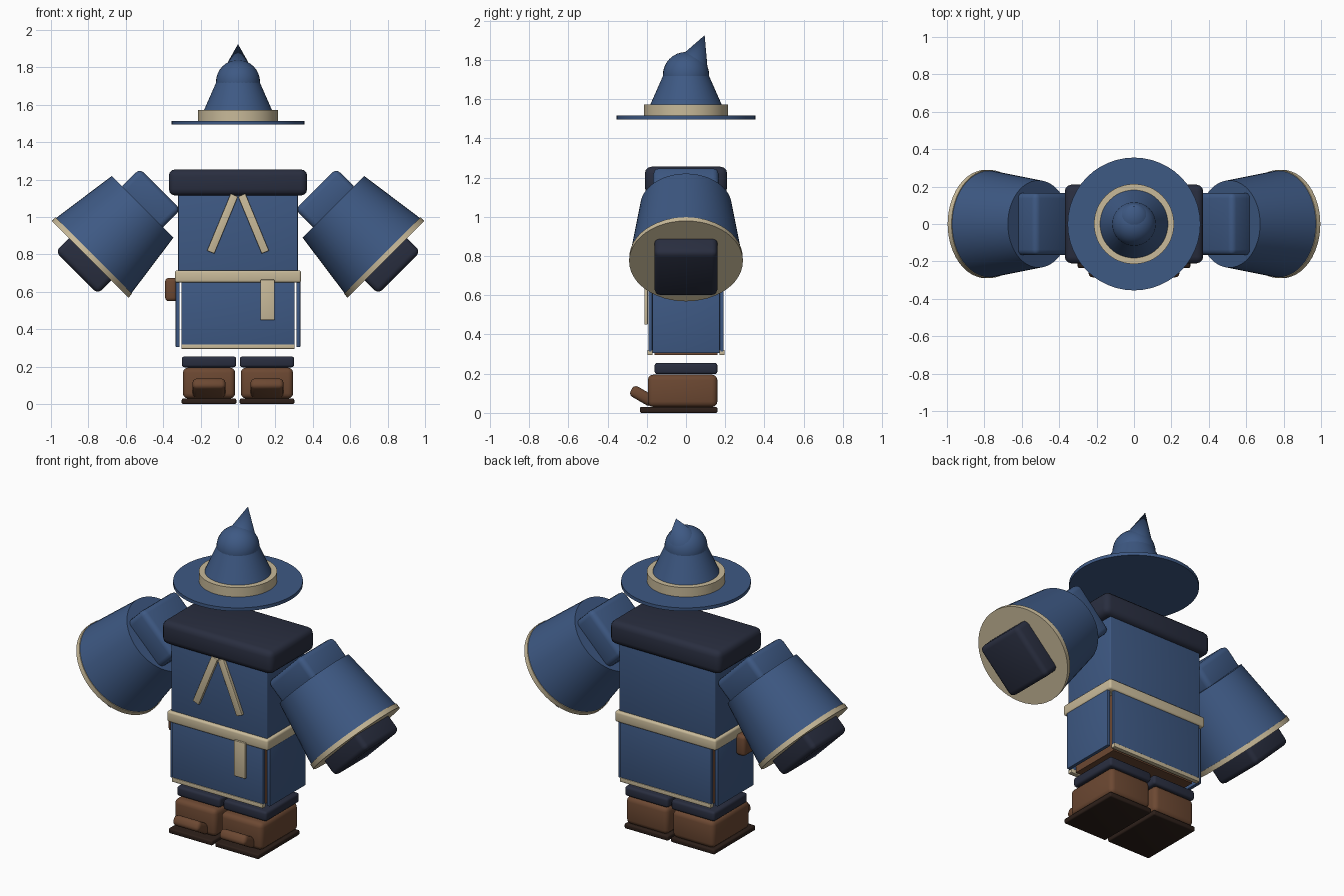
import bpy, bmesh, math
from mathutils import Matrix, Vector

if "Cube" in bpy.data.objects:
    bpy.data.objects.remove(bpy.data.objects["Cube"])


def material(name, rgb):
    m = bpy.data.materials.new(name)
    m.diffuse_color = (*rgb, 1)
    m.use_nodes = True
    m.node_tree.nodes["Principled BSDF"].inputs["Base Color"].default_value = m.diffuse_color
    return m


BLUE = material("blue_cloth", (0.048, 0.10, 0.23))
NAVY = material("navy_cloth", (0.022, 0.027, 0.05))
CREAM = material("cream_trim", (0.58, 0.49, 0.32))
BROWN = material("brown_leather", (0.15, 0.065, 0.032))
SOLE = material("dark_sole", (0.026, 0.014, 0.010))


def finish(bm, name, mat, matrix=None):
    if matrix:
        bm.transform(matrix)
    bmesh.ops.recalc_face_normals(bm, faces=bm.faces[:])
    me = bpy.data.meshes.new(name)
    bm.to_mesh(me)
    bm.free()
    me.materials.append(mat)
    ob = bpy.data.objects.new(name, me)
    bpy.context.collection.objects.link(ob)
    bpy.ops.object.select_all(action='DESELECT')
    ob.select_set(True)
    bpy.context.view_layer.objects.active = ob
    bpy.ops.object.shade_smooth_by_angle(angle=math.radians(35))
    return ob


def box(name, lo, hi, mat, bevel=0.0, matrix=None):
    lo, hi = Vector(lo), Vector(hi)
    bm = bmesh.new()
    bmesh.ops.create_cube(bm, size=1)
    bm.transform(Matrix.Translation((lo + hi) / 2) @ Matrix.Diagonal((*(hi - lo), 1)))
    if bevel:
        bmesh.ops.bevel(bm, geom=bm.edges[:], offset=bevel, segments=3,
                        profile=0.5, affect='EDGES', clamp_overlap=True)
    return finish(bm, name, mat, matrix)


def cone(name, z0, z1, r0, r1, mat, matrix=None):
    bm = bmesh.new()
    bmesh.ops.create_cone(bm, cap_ends=True, segments=48, radius1=r0, radius2=r1, depth=z1 - z0)
    bm.transform(Matrix.Translation((0, 0, (z0 + z1) / 2)))
    return finish(bm, name, mat, matrix)


# Hat: brim, band, cone, slouched bulge and bent tip
cone("hat_brim", 1.495, 1.515, 0.355, 0.355, BLUE)
cone("hat_band", 1.51, 1.572, 0.214, 0.214, CREAM)
cone("hat_cone", 1.56, 1.735, 0.187, 0.11, BLUE)
bm = bmesh.new()
bmesh.ops.create_uvsphere(bm, u_segments=32, v_segments=16, radius=0.118)
finish(bm, "hat_bulge", BLUE, Matrix.Translation((0, 0, 1.722)))
cone("hat_tip", -0.18, 0, 0.092, 0.0, BLUE,
     Matrix.Translation((0, 0.095, 1.925)) @ Matrix.Rotation(math.radians(-22), 4, 'X'))

# Torso, collar and belt
box("torso", (-0.32, -0.18, 0.66), (0.32, 0.18, 1.18), BLUE, 0.006)
box("collar", (-0.37, -0.21, 1.115), (0.37, 0.21, 1.255), NAVY, 0.035)
box("belt", (-0.337, -0.2, 0.65), (0.337, 0.2, 0.715), CREAM, 0.012)
box("belt_tail", (0.12, -0.212, 0.45), (0.195, -0.195, 0.665), CREAM, 0.003)
box("pouch", (-0.39, -0.12, 0.55), (-0.325, 0.0, 0.675), BROWN, 0.02)

# Skirt panels around an inner block
box("inner_skirt", (-0.28, -0.16, 0.295), (0.28, 0.16, 0.66), BROWN)
for s, side in ((-1, "front"), (1, "back")):
    y = sorted((s * 0.172, s * 0.192))
    box(side + "_panel", (-0.303, y[0], 0.31), (0.303, y[1], 0.66), BLUE, 0.003)
    y = sorted((s * 0.17, s * 0.197))
    box(side + "_hem", (-0.303, y[0], 0.295), (0.303, y[1], 0.32), CREAM, 0.003)

for s, side in ((-1, "left"), (1, "right")):
    x = sorted((s * 0.312, s * 0.333))
    box(side + "_panel", (x[0], -0.172, 0.305), (x[1], 0.172, 0.66), BLUE, 0.003)

    # Slanted lapel strip on the chest
    lapel = Matrix.Translation((s * 0.083, -0.187, 0.965)) @ Matrix.Rotation(-s * math.radians(22.5), 4, 'Y')
    box(side + "_lapel", (-0.021, -0.01, -0.165), (0.021, 0.01, 0.165), CREAM, 0.003, lapel)

    # Arm: local z runs down and outwards from the shoulder
    arm = Matrix.Translation((s * 0.415, 0, 1.15)) @ Matrix.Rotation(s * math.radians(135), 4, 'Y')
    box(side + "_arm", (-0.155, -0.167, 0), (0.155, 0.167, 0.16), BLUE, 0.03, arm)
    cone(side + "_sleeve", 0.134, 0.506, 0.233, 0.285, BLUE, arm)
    cone(side + "_cuff", 0.504, 0.532, 0.289, 0.29, CREAM, arm)
    box(side + "_hand", (-0.16, -0.16, 0.45), (0.16, 0.16, 0.633), NAVY, 0.028, arm)

    # Boot: ankle band, body, sole and upturned toe
    foot = Matrix.Translation((s * 0.155, 0, 0))
    box(side + "_ankle", (-0.145, -0.16, 0.197), (0.145, 0.16, 0.255), NAVY, 0.014, foot)
    box(side + "_boot", (-0.14, -0.195, 0.03), (0.14, 0.16, 0.195), BROWN, 0.028, foot)
    box(side + "_sole", (-0.146, -0.235, 0), (0.146, 0.16, 0.03), SOLE, 0.008, foot)
    toe = foot @ Matrix.Translation((0, -0.222, 0.086)) @ Matrix.Rotation(math.radians(-30), 4, 'X')
    box(side + "_toe", (-0.088, -0.065, -0.03), (0.088, 0.065, 0.03), BROWN, 0.022, toe)
